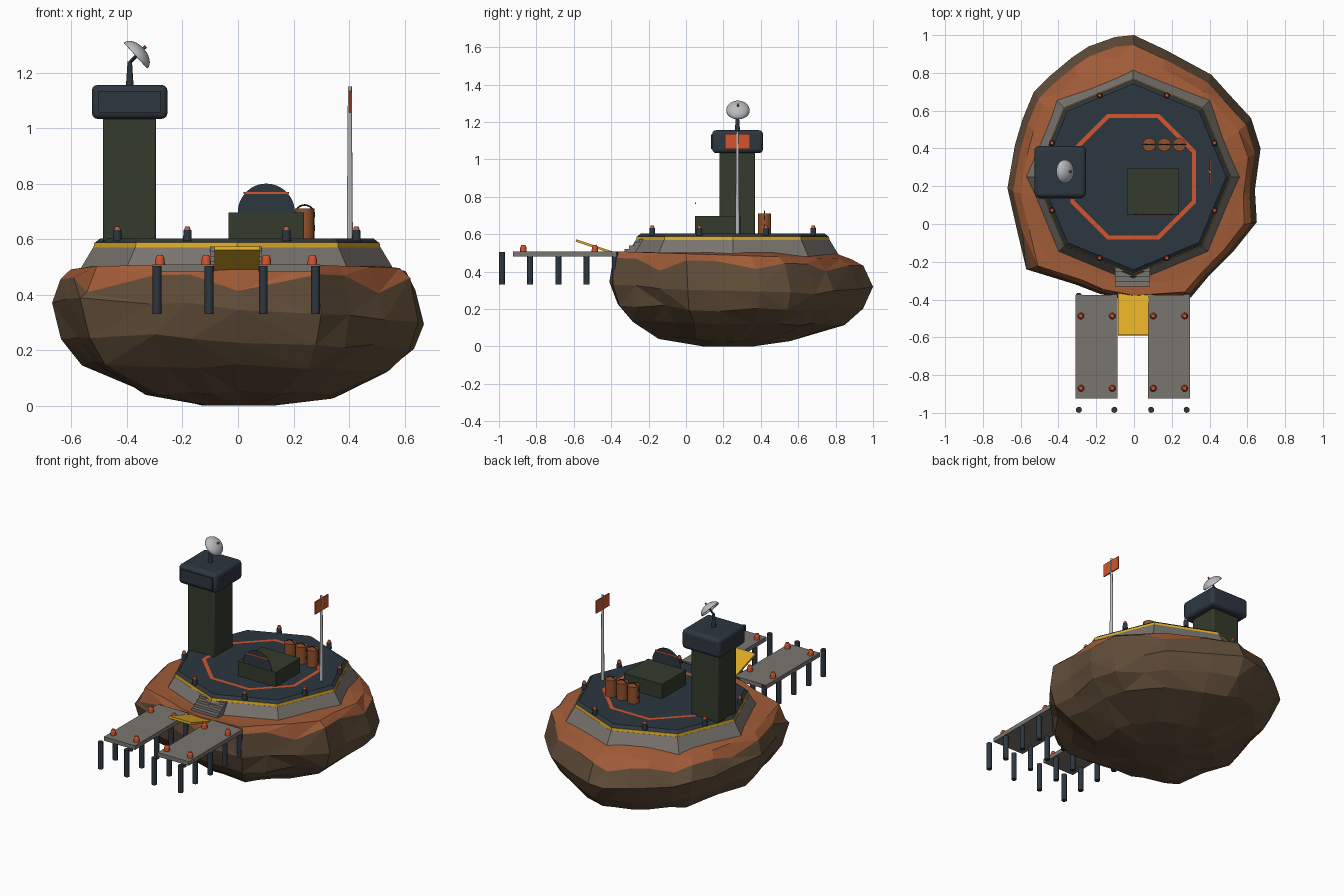
import bpy, bmesh, math, random
from mathutils import Matrix, Vector

random.seed(7)
if "Cube" in bpy.data.objects:
    bpy.data.objects.remove(bpy.data.objects["Cube"])


def material(name, hexcode):
    srgb = [int(hexcode[i:i + 2], 16) / 255 for i in (0, 2, 4)]
    lin = [((c + .055) / 1.055) ** 2.4 for c in srgb] + [1]
    m = bpy.data.materials.new(name)
    m.use_nodes = True
    m.diffuse_color = lin
    bsdf = m.node_tree.nodes["Principled BSDF"]
    bsdf.inputs["Base Color"].default_value = lin
    bsdf.inputs["Roughness"].default_value = .8
    return m


ROCK = material("brown rock", "614d39")
SOIL = material("rust soil", "a05b37")
CONCRETE = material("concrete grey", "7a756f")
NAVY = material("dark navy", "2d3740")
GREEN = material("dark olive", "343b2b")
ORANGE = material("signal orange", "d4542e")
YELLOW = material("hazard yellow", "e0ac24")
METAL = material("light metal", "b9bcc0")
DRUM = material("drum rust", "93502b")


def finish(name, bm, *mats, bevel=0, smooth=False):
    bmesh.ops.recalc_face_normals(bm, faces=bm.faces)
    me = bpy.data.meshes.new(name)
    bm.to_mesh(me)
    bm.free()
    ob = bpy.data.objects.new(name, me)
    bpy.context.collection.objects.link(ob)
    for m in mats:
        me.materials.append(m)
    if bevel:
        mod = ob.modifiers.new("bevel", "BEVEL")
        mod.width, mod.segments = bevel, 3
    if smooth or bevel:
        bpy.ops.object.select_all(action="DESELECT")
        bpy.context.view_layer.objects.active = ob
        ob.select_set(True)
        bpy.ops.object.shade_smooth_by_angle(angle=math.radians(35))
    return ob


def box(name, xs, ys, zs, mat, bevel=0):
    bm = bmesh.new()
    bmesh.ops.create_cube(bm, size=1)
    for v in bm.verts:
        v.co = [(a + b) / 2 + c * (b - a) for (a, b), c in zip((xs, ys, zs), v.co)]
    return finish(name, bm, mat, bevel=bevel)


def tube(name, start, end, r0, r1, mat, sides=16):
    a, b = Vector(start), Vector(end)
    turn = (b - a).to_track_quat("Z", "Y").to_matrix().to_4x4()
    bm = bmesh.new()
    bmesh.ops.create_cone(bm, cap_ends=True, segments=sides, radius1=r0, radius2=r1,
                          depth=(b - a).length, matrix=Matrix.Translation((a + b) / 2) @ turn)
    return finish(name, bm, mat, smooth=sides > 8)


def post(name, x, y, z0, z1, r0, r1, mat, sides=16):
    return tube(name, (x, y, z0), (x, y, z1), r0, r1, mat, sides)


def extrude_outline(name, points, axis, depth, mat):
    bm = bmesh.new()
    f = bm.faces.new([bm.verts.new(p) for p in points])
    new = bmesh.ops.extrude_face_region(bm, geom=[f])["geom"]
    bmesh.ops.translate(bm, vec=Vector(axis) * depth,
                        verts=[g for g in new if isinstance(g, bmesh.types.BMVert)])
    return finish(name, bm, mat)


# Faceted island: the rim outline repeated at several heights, soil dripping over the edge
rim_line = [(0, 1), (-.1, .99), (-.24, .94), (-.33, .88), (-.45, .78), (-.53, .7), (-.59, .555),
            (-.63, .42), (-.67, .19), (-.62, -.03), (-.57, -.24), (-.31, -.32), (-.18, -.37),
            (0, -.41), (.3, -.39), (.4, -.27), (.53, -.14), (.65, .01), (.64, .18), (.67, .4),
            (.62, .56), (.5, .69), (.41, .79), (.17, .92)]
# height, scale, shift in y, jitter
profile = [(.503, .78, -.06, 0), (.487, .9, -.04, .01), (.452, .955, -.02, 0), (.33, 1, 0, 0),
           (.22, .945, -.01, .03), (.13, .81, -.01, .04), (.04, .52, -.09, .05), (0, .19, -.07, 0)]
N = len(rim_line)
bm = bmesh.new()
rings = []
for k, (z, s, shift, jitter) in enumerate(profile):
    ring = []
    for i, (x, y) in enumerate(rim_line):
        r = s * (1 + random.uniform(-jitter, jitter))
        dz = 0
        if 0 < k < 3:
            dz = -.03 * (y - .3)
            if k == 2 and i % 3 == 1:
                dz -= .06 if y < .1 else .035
        elif 2 < k < 7:
            dz = z * (-.17 * x - .1 * (y - .3)) + random.uniform(-.012, .012)
        ring.append(bm.verts.new((x * r, .295 + shift + (y - .295) * r, z + dz)))
    rings.append(ring)
for k in range(len(rings) - 1):
    for i in range(N):
        j = (i + 1) % N
        f = bm.faces.new((rings[k][i], rings[k][j], rings[k + 1][j], rings[k + 1][i]))
        f.material_index = int(k < 2)
bm.faces.new(rings[0]).material_index = 1
bm.faces.new(rings[-1])
bmesh.ops.triangulate(bm, faces=bm.faces[:])
finish("island_rock", bm, ROCK, SOIL)

# Octagonal platform
CX, CY, TOP = -.004, .25, .603
post("platform_base", CX, CY, .48, .57, .572, .518, CONCRETE, 8)
post("hazard_band", CX, CY, .569, .587, .517, .514, YELLOW, 8)
post("landing_deck", CX, CY, .586, TOP, .513, .492, NAVY, 8)

# Painted octagon ring on the deck
bm = bmesh.new()
loops = [[bm.verts.new((CX + r * math.cos(a), CY + r * math.sin(a), TOP + .003))
          for a in (math.pi * (i + .5) / 4 for i in range(8))] for r in (.36, .336)]
for i in range(8):
    j = (i + 1) % 8
    bm.faces.new((loops[0][i], loops[0][j], loops[1][j], loops[1][i]))
finish("deck_marking", bm, ORANGE)

# Edge lights around the deck
for i in range(8):
    a = math.pi * (i + .5) / 4
    x, y = CX + .466 * math.cos(a), CY + .466 * math.sin(a)
    post("edge_light_post", x, y, TOP - .01, .632, .016, .014, NAVY, 12)
    post("edge_light_lamp", x, y, .632, .646, .012, .008, ORANGE, 12)

# Control tower
box("tower_shaft", (-.487, -.295), (.18, .37), (.59, 1.04), GREEN, .008)
box("tower_head", (-.527, -.254), (.14, .412), (1.033, 1.156), NAVY, .022)
box("tower_window", (-.503, -.278), (.133, .142), (1.056, 1.133), NAVY)

# Dish antenna
post("dish_mast", -.39, .275, 1.15, 1.24, .014, .008, NAVY)
aim = Vector((.74, 0, .67)).normalized()
rim = Vector((-.369, .278, 1.261))
tube("dish_arm", (-.392, .275, 1.234), rim + aim * .035, .006, .006, NAVY, 10)
bm = bmesh.new()
bmesh.ops.create_uvsphere(bm, u_segments=24, v_segments=16, radius=1)
bmesh.ops.delete(bm, geom=[v for v in bm.verts if v.co.z < -.01], context="VERTS")
bmesh.ops.transform(bm, verts=bm.verts, matrix=Matrix.Translation(rim)
                    @ aim.to_track_quat("Z", "Y").to_matrix().to_4x4()
                    @ Matrix.Diagonal((.063, .063, .039, 1)))
dish = finish("dish_shell", bm, METAL, smooth=True)
dish.modifiers.new("thickness", "SOLIDIFY").thickness = .003
tube("dish_feed", rim + aim * .035, rim + aim * .05, .006, .006, ORANGE, 10)

# Bunker with half-round sign
box("bunker", (-.035, .237), (.048, .295), (.595, .696), GREEN)
arc = [(.102 + .103 * math.cos(math.pi * i / 24), .05, .695 + .105 * math.sin(math.pi * i / 24))
       for i in range(25)]
extrude_outline("bunker_sign", arc, (0, 1, 0), .002, NAVY)
box("sign_stripe", (.02, .184), (.047, .054), (.762, .769), ORANGE)

# Fuel drums with hoops
for x in (.08, .16, .24):
    post("fuel_drum", x, .42, TOP - .01, .71, .035, .035, DRUM, 20)
    for z in (.64, .688):
        bpy.ops.mesh.primitive_torus_add(location=(x, .42, z), rotation=(math.pi / 2, 0, 0),
                                         major_radius=.035, minor_radius=.003,
                                         major_segments=24, minor_segments=6)
        hoop = bpy.context.object
        hoop.name = "drum_hoop"
        hoop.data.materials.append(NAVY)

# Flag
post("flag_pole", .403, .275, TOP - .01, 1.15, .011, .007, METAL, 12)
box("flag", (.4, .408), (.208, .342), (1.055, 1.135), ORANGE)

# Steps from platform to pier
for i in range(4):
    box("step", (-.1, .085), (-.33 + .026 * i, -.2), (.48, .522 + .017 * i), CONCRETE)

# Twin pier decks, piles and lamps
for x in (-.198, .185):
    box("pier_deck", (x - .111, x + .111), (-.925, -.375), (.482, .508), CONCRETE)
    for side in (-1, 1):
        for i in range(5):
            post("pier_pile", x + side * .094, -.984 + .151 * i, .33, .504, .016, .016, NAVY, 12)
        for y in (-.87, -.487):
            post("pier_lamp", x + side * .083, y, .505, .53, .018, .016, ORANGE, 12)
            post("pier_lamp_cap", x + side * .083, y, .53, .543, .016, .01, ORANGE, 12)

# Sloped gangway
slope = [(-.085, -.33, .474), (-.085, -.59, .56), (-.085, -.587, .573), (-.085, -.33, .487)]
extrude_outline("gangway", slope, (1, 0, 0), .162, YELLOW)
